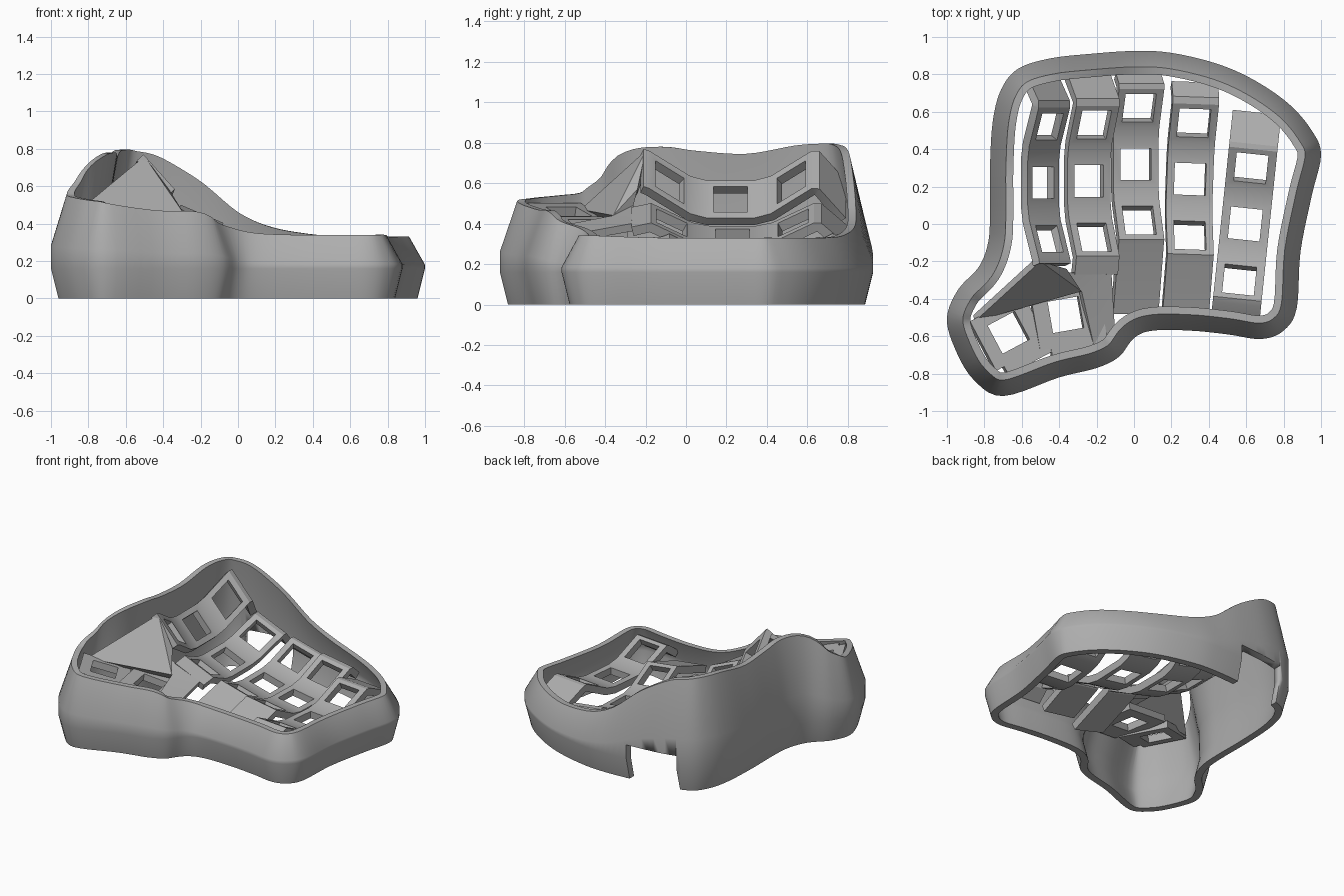
import bpy, bmesh, math
from mathutils import Matrix, Vector

if "Cube" in bpy.data.objects:
    bpy.data.objects.remove(bpy.data.objects["Cube"], do_unlink=True)

grey = bpy.data.materials.new("matte_grey")
grey.use_nodes = True
grey.diffuse_color = (0.42, 0.42, 0.42, 1)
grey.node_tree.nodes["Principled BSDF"].inputs["Base Color"].default_value = (0.42, 0.42, 0.42, 1)


def finish(name, bm, thickness=0, angle=30):
    """Turn a bmesh into a shaded object, optionally thickened downwards."""
    mesh = bpy.data.meshes.new(name)
    bm.to_mesh(mesh)
    bm.free()
    obj = bpy.data.objects.new(name, mesh)
    bpy.context.collection.objects.link(obj)
    mesh.materials.append(grey)
    bpy.ops.object.select_all(action='DESELECT')
    obj.select_set(True)
    bpy.context.view_layer.objects.active = obj
    if thickness:
        solid = obj.modifiers.new("thickness", 'SOLIDIFY')
        solid.thickness = thickness
        solid.offset = -1
        bpy.ops.object.modifier_apply(modifier=solid.name)
    bpy.ops.object.shade_smooth_by_angle(angle=math.radians(angle))
    return obj


def spline(points, steps):
    """Closed Catmull-Rom curve through the points."""
    out, n = [], len(points)
    for i in range(n):
        a, b, c, d = (Vector(points[(i + k) % n]) for k in (-1, 0, 1, 2))
        for s in range(steps):
            t = s / steps
            out.append(0.5 * (2 * b + (c - a) * t + (2 * a - 5 * b + 4 * c - d) * t * t
                              + (3 * b - a - 3 * c + d) * t ** 3))
    return out


# Outer wall: plan outline with the rim height at each point
outline = [
    (-.7, -.92, .51), (-.4, -.82, .47), (-.2, -.77, .465), (-.08, -.71, .43),
    (0, -.61, .385), (.1, -.57, .35), (.3, -.57, .34), (.5, -.59, .34),
    (.68, -.615, .34), (.8, -.57, .34), (.87, -.45, .34), (.89, -.15, .33),
    (.95, .15, .33), (1, .37, .33), (.95, .5, .33), (.83, .64, .33),
    (.65, .765, .33), (.45, .855, .34), (.2, .915, .38), (0, .925, .46),
    (-.23, .91, .64), (-.45, .885, .76), (-.62, .83, .79), (-.71, .72, .795),
    (-.755, .55, .785), (-.77, .3, .745), (-.77, .05, .76), (-.78, -.1, .78),
    (-.83, -.23, .755), (-.94, -.35, .63), (-1, -.5, .56), (-.96, -.66, .54),
    (-.86, -.83, .525)]


def wall_section(h):
    """Closed wall section as (inset, height) for a rim at height h."""
    mid = 0.18 + 0.45 * (h - 0.33)
    return [(.04, 0), (0, .16), (0, mid), (.085, h), (.125, h),
            (.06, mid), (.055, .15), (.09, 0)]


bm = bmesh.new()
curve = spline(outline, 5)
rings = []
for i, p in enumerate(curve):
    tangent = (curve[(i + 1) % len(curve)] - curve[i - 1]).to_2d().normalized()
    inward = Vector((-tangent.y, tangent.x))
    rings.append([bm.verts.new((p.x + inward.x * d, p.y + inward.y * d, z))
                  for d, z in wall_section(p.z)])
for i, ring in enumerate(rings):
    nxt = rings[(i + 1) % len(rings)]
    for k in range(len(ring)):
        j = (k + 1) % len(ring)
        bm.faces.new((ring[k], nxt[k], nxt[j], ring[j]))
bmesh.ops.recalc_face_normals(bm, faces=bm.faces)
wall = finish("case_wall", bm)

# Cable notch in the back of the wall
bm = bmesh.new()
bmesh.ops.create_cube(bm, size=1, matrix=Matrix.Translation((-.345, .86, .08))
                      @ Matrix.Diagonal((.37, .32, .36, 1)))
cutter = finish("notch_cutter", bm)
cutter.hide_render = True
bpy.ops.object.select_all(action='DESELECT')
bpy.context.view_layer.objects.active = wall
wall.select_set(True)
cut = wall.modifiers.new("notch", 'BOOLEAN')
cut.operation = 'DIFFERENCE'
cut.solver = 'EXACT'
cut.object = cutter
bpy.ops.object.modifier_apply(modifier=cut.name)
bpy.data.objects.remove(cutter, do_unlink=True)


def key_strip(name, matrix, path, keys, half, hole=.085):
    """Bent strip along local y; segments listed in keys get a square hole."""
    bm = bmesh.new()

    def face(corners):
        bm.faces.new([bm.verts.new(matrix @ c) for c in corners])

    for i in range(len(path) - 1):
        a, b = (Vector((0, *q)) for q in path[i:i + 2])
        side = Vector((half, 0, 0))
        outer = [a - side, a + side, b + side, b - side]
        if i not in keys:
            face(outer)
            continue
        centre, along = (a + b) / 2, (b - a).normalized() * hole
        side = Vector((hole, 0, 0))
        inner = [centre - side - along, centre + side - along,
                 centre + side + along, centre - side + along]
        for k in range(4):
            j = (k + 1) % 4
            face((outer[k], outer[j], inner[j], inner[k]))
    bmesh.ops.remove_doubles(bm, verts=bm.verts, dist=0.0005)
    return finish(name, bm, thickness=.05, angle=20)


def turn(angle, axis):
    return Matrix.Rotation(math.radians(angle), 4, axis)


def column_frame(pos, yaw, tilt, lean):
    """Sideways tilt of the keys, with the column's bend leaning separately."""
    t, s = math.radians(tilt), math.radians(lean)
    skew = Matrix(((math.cos(t), 0, math.sin(s), 0), (0, 1, 0, 0),
                   (-math.sin(t), 0, math.cos(s), 0), (0, 0, 0, 1)))
    return Matrix.Translation(pos) @ turn(yaw, 'Z') @ skew


# Finger columns: three keys each in a concave row, plus end flaps
half_rows = [(.115, 0), (.198, .018), (.402, .122)]
rows = [(-y, z) for y, z in reversed(half_rows)] + half_rows
columns = [
    # name, position, yaw, tilt, lean, curvature, half width, front flap, back flap
    ("inner_column", (-.485, .22, .52), 0, 48, 22, 1.3, .125, [(-.43, .13)], [(.44, .12), (.57, 0)]),
    ("index_column", (-.24, .23, .34), 0, 23, 23, 1, .125, [(-.5, .1)], [(.44, .12), (.57, 0)]),
    ("middle_column", (.01, .32, .2), 0, 15, 15, 1, .125, [(-.8, 0), (-.43, .11)], [(.43, .12), (.49, .05)]),
    ("ring_column", (.3, .24, .195), -2, 8, 8, 1, .125, [(-.7, .02), (-.43, .11)], [(.44, .12), (.52, .05)]),
    ("little_column", (.595, 0, .215), -6, 0, 0, .95, .13, [(-.52, .04), (-.43, .11)], [(.43, .12), (.6, .04)]),
]
for name, pos, yaw, tilt, lean, curvature, half, front, back in columns:
    path = [(y, z * curvature) for y, z in front + rows + back]
    first = len(front)
    key_strip(name, column_frame(pos, yaw, tilt, lean), path, {first, first + 2, first + 4}, half)

# Thumb keys: two plates side by side, each with a lip reaching the front wall
thumbs = [("outer_thumb", (-.67, -.58, .46), -62, -15, (-.16, .17), .15),
          ("inner_thumb", (-.365, -.485, .405), -80, -10, (-.17, .2), .165)]
for name, pos, yaw, tilt, (start, end), half in thumbs:
    place = Matrix.Translation(pos) @ turn(yaw, 'Z') @ turn(tilt, 'X')
    key_strip(name + "_key", place, [(start, 0), (-.115, 0), (.115, 0), (end, 0)], {1}, half)
    key_strip(name + "_lip", place @ Matrix.Translation((half + .025, 0, 0)),
              [(-.11, 0), (end, 0)], {}, .025)

# Webs joining the finger columns to the thumb keys
peak, inner_low = (-.5, -.2, .76), (-.36, -.24, .57)
thumb_right, thumb_left = (-.28, -.36, .44), (-.85, -.52, .47)
index_end, index_left = (-.12, -.27, .4), (-.35, -.26, .49)
wall_a, wall_b = (-.21, -.67, .38), (-.1, -.6, .34)
bm = bmesh.new()
for corners in [(peak, thumb_left, thumb_right), (peak, thumb_right, inner_low),
                (inner_low, thumb_right, index_left), (index_left, thumb_right, index_end),
                (thumb_right, wall_a, wall_b), (thumb_right, wall_b, index_end)]:
    bm.faces.new([bm.verts.new(c) for c in corners])
bmesh.ops.remove_doubles(bm, verts=bm.verts, dist=0.0005)
finish("thumb_web", bm, thickness=.04, angle=20)
